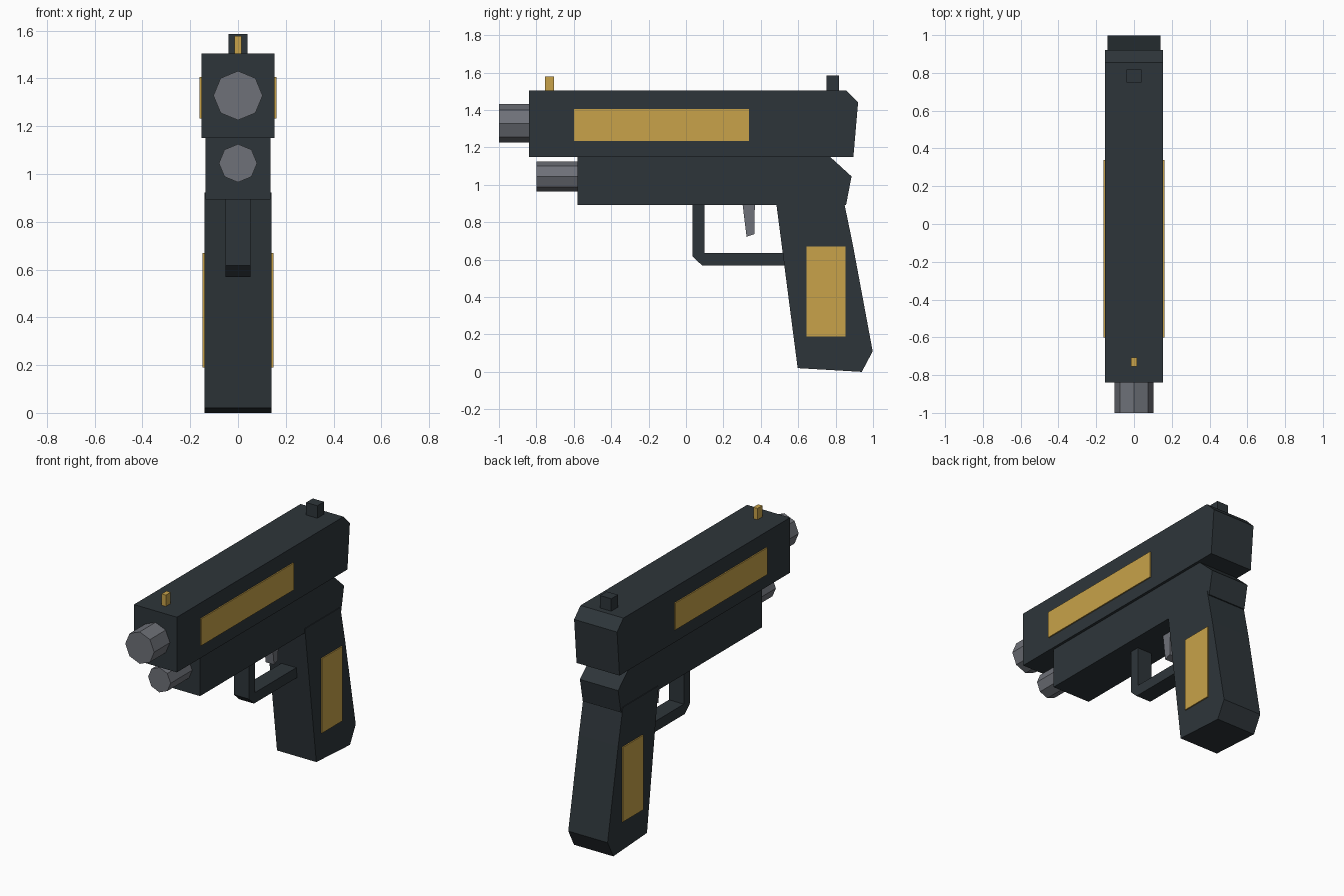
import bpy, bmesh, math
from mathutils import Matrix

if "Cube" in bpy.data.objects:
    bpy.data.objects.remove(bpy.data.objects["Cube"])


def material(name, rgb):
    m = bpy.data.materials.new(name)
    m.diffuse_color = (*rgb, 1)
    m.use_nodes = True
    m.node_tree.nodes["Principled BSDF"].inputs["Base Color"].default_value = m.diffuse_color
    return m


DARK = material("dark gunmetal", (0.027, 0.036, 0.042))
STEEL = material("grey steel", (0.156, 0.165, 0.188))
GOLD = material("gold", (0.58, 0.365, 0.068))


def finish(name, bm, mat):
    bmesh.ops.recalc_face_normals(bm, faces=bm.faces)
    me = bpy.data.meshes.new(name)
    bm.to_mesh(me)
    bm.free()
    me.materials.append(mat)
    ob = bpy.data.objects.new(name, me)
    bpy.context.collection.objects.link(ob)
    return ob


def slab(name, profile, x0, x1, mat):
    """Extrude a side profile of (y, z) points from x0 to x1."""
    bm = bmesh.new()
    face = bm.faces.new([bm.verts.new((x0, y, z)) for y, z in profile])
    geom = bmesh.ops.extrude_face_region(bm, geom=[face])["geom"]
    verts = [g for g in geom if isinstance(g, bmesh.types.BMVert)]
    bmesh.ops.translate(bm, verts=verts, vec=(x1 - x0, 0, 0))
    return finish(name, bm, mat)


def rect(y0, y1, z0, z1):
    return [(y0, z0), (y1, z0), (y1, z1), (y0, z1)]


def tube(name, y0, y1, z, radius, mat):
    """Solid octagonal rod along y with a corner on top."""
    bm = bmesh.new()
    bmesh.ops.create_cone(bm, cap_ends=True, segments=8, radius1=radius,
                          radius2=radius, depth=y1 - y0)
    bm.transform(Matrix.Translation((0, (y0 + y1) / 2, z))
                 @ Matrix.Rotation(math.pi / 2, 4, 'X'))
    return finish(name, bm, mat)


# Main body
slab("slide", [(-0.84, 1.15), (-0.84, 1.505), (0.855, 1.505), (0.92, 1.44),
               (0.895, 1.15)], -0.153, 0.153, DARK)
slab("frame", [(-0.58, 0.893), (-0.58, 1.15), (0.77, 1.15), (0.885, 1.045),
               (0.856, 0.893)], -0.136, 0.136, DARK)
slab("grip", [(0.48, 0.922), (0.842, 0.922), (0.89, 0.69), (0.998, 0.11),
              (0.94, 0.0), (0.597, 0.02)], -0.14, 0.14, DARK)

# Trigger and its guard
slab("trigger_guard", [(0.035, 0.9), (0.035, 0.617), (0.087, 0.568),
                       (0.56, 0.568), (0.56, 0.635), (0.098, 0.635),
                       (0.098, 0.9)], -0.053, 0.053, DARK)
slab("trigger", [(0.302, 0.9), (0.324, 0.722), (0.366, 0.737), (0.368, 0.9)],
     -0.03, 0.03, STEEL)

# Barrel and guide rod
tube("barrel", -1.0, -0.82, 1.328, 0.103, STEEL)
tube("guide_rod", -0.80, -0.56, 1.045, 0.08, STEEL)

# Sights
slab("front_sight", rect(-0.755, -0.706, 1.49, 1.578), -0.015, 0.015, GOLD)
slab("rear_sight", rect(0.75, 0.818, 1.49, 1.585), -0.04, 0.04, DARK)

# Gold plates on both sides
for side, s in (("right", 1), ("left", -1)):
    slab(side + "_slide_plate", rect(-0.6, 0.338, 1.233, 1.406),
         s * 0.152, s * 0.161, GOLD)
    slab(side + "_grip_plate", rect(0.645, 0.853, 0.19, 0.67),
         s * 0.139, s * 0.148, GOLD)
